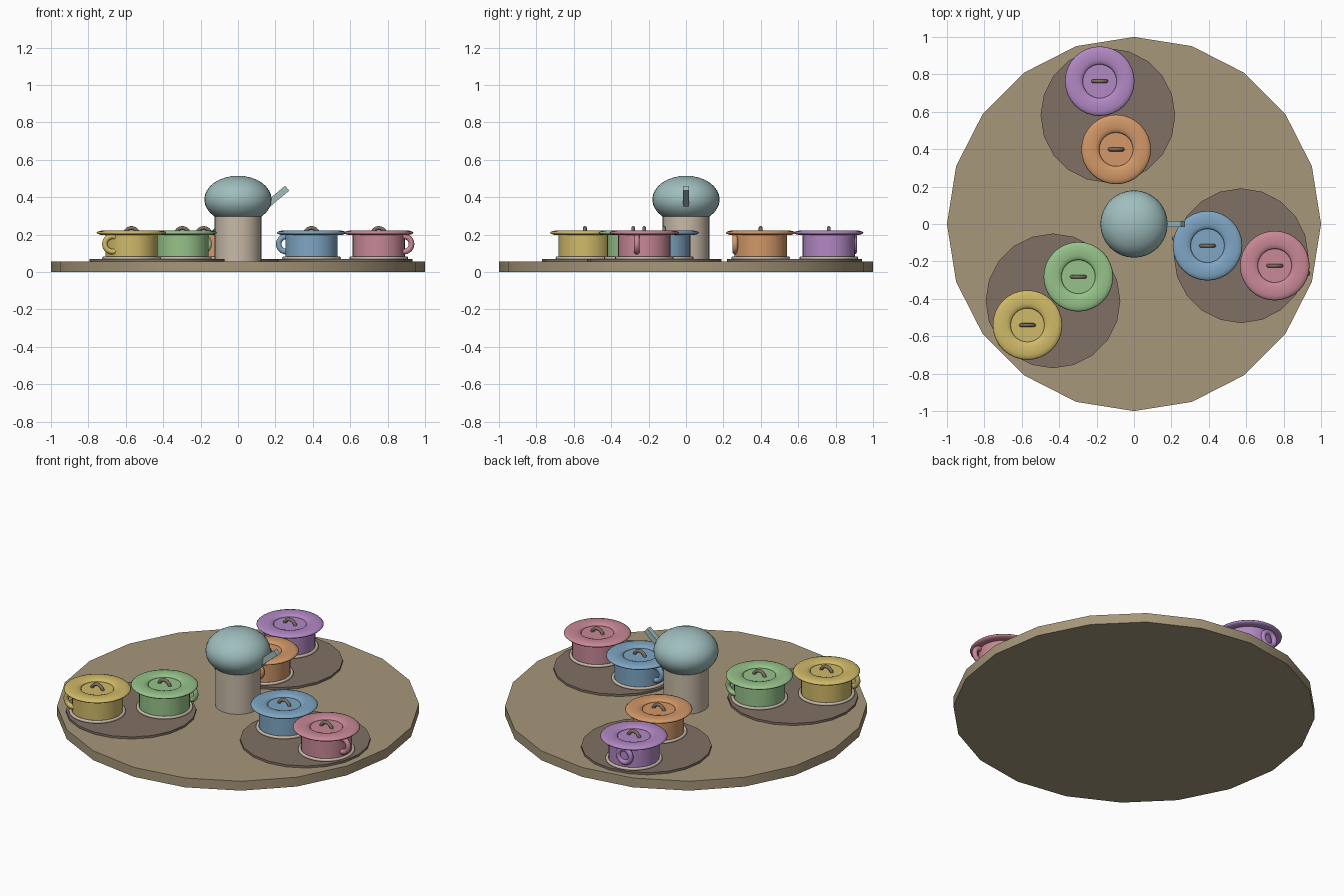
import bpy, math
from mathutils import Matrix

if "Cube" in bpy.data.objects:
    bpy.data.objects.remove(bpy.data.objects["Cube"])


def mat(name, rgb):
    """Flat material from an sRGB 0-255 colour."""
    m = bpy.data.materials.new(name)
    lin = [((c / 255 + 0.055) / 1.055) ** 2.4 for c in rgb]
    m.diffuse_color = (*lin, 1)
    m.use_nodes = True
    m.node_tree.nodes["Principled BSDF"].inputs["Base Color"].default_value = m.diffuse_color
    return m


WOOD = mat("tan wood", (166, 151, 122))
BROWN = mat("dark brown", (128, 112, 100))
CREAM = mat("cream", (200, 186, 168))
TEAL = mat("pale teal", (160, 190, 190))
CUPS = {
    "purple": mat("purple", (178, 136, 196)),
    "orange": mat("orange", (210, 152, 104)),
    "yellow": mat("yellow", (208, 186, 104)),
    "green": mat("green", (150, 194, 138)),
    "pink": mat("pink", (200, 136, 150)),
    "blue": mat("blue", (126, 166, 196)),
}


def finish(name, material):
    ob = bpy.context.object
    ob.name = name
    ob.data.materials.append(material)
    bpy.ops.object.shade_smooth_by_angle(angle=math.radians(35))
    return ob


def cylinder(name, material, x, y, z0, z1, r, sides):
    bpy.ops.mesh.primitive_cylinder_add(
        vertices=sides, radius=r, depth=z1 - z0, location=(x, y, (z0 + z1) / 2))
    return finish(name, material)


def ring(name, material, loc, major, minor, upright=False, flat=1.0, segs=32):
    bpy.ops.mesh.primitive_torus_add(
        major_radius=major, minor_radius=minor, major_segments=segs, minor_segments=12)
    ob = finish(name, material)
    turn = Matrix.Rotation(math.pi / 2, 4, 'X') if upright else Matrix.Diagonal((1, 1, flat, 1))
    ob.data.transform(turn)
    ob.location = loc
    return ob


def cup(colour, x, y, ux, uy):
    """Cup seat with its handle pointing along (ux, uy)."""
    m = CUPS[colour]
    ring(colour + "_saucer_ring", CREAM, (x, y, 0.075), 0.148, 0.009)
    cylinder(colour + "_cup_body", m, x, y, 0.068, 0.21, 0.14, 32)
    ring(colour + "_cup_rim", m, (x, y, 0.21), 0.138, 0.048, flat=0.27)
    ring(colour + "_cup_handle", m, (x + ux * 0.14, y + uy * 0.14, 0.15), 0.041, 0.015, True, segs=24)
    ring(colour + "_steering_wheel", BROWN, (x, y, 0.2), 0.036, 0.01, True, segs=24)


# Main platform
cylinder("platform", WOOD, 0, 0, 0, 0.057, 1.0, 20)

# Three turntables, each carrying an inner and an outer cup
pairs = [("orange", "purple"), ("green", "yellow"), ("blue", "pink")]
for i, (inner, outer) in enumerate(pairs):
    a = math.radians(103.5 + 120 * i)
    ux, uy = math.cos(a), math.sin(a)
    cylinder("turntable_%d" % (i + 1), BROWN, 0.597 * ux, 0.597 * uy, 0.05, 0.07, 0.36, 20)
    cup(inner, 0.41 * ux, 0.41 * uy, -ux, -uy)
    cup(outer, 0.785 * ux, 0.785 * uy, ux, uy)

# Central column with the teapot and its spout
cylinder("column", CREAM, 0, 0, 0.05, 0.32, 0.125, 32)
bpy.ops.mesh.primitive_uv_sphere_add(segments=32, ring_count=16, radius=1, location=(0, 0, 0.388))
finish("teapot", TEAL).scale = (0.18, 0.18, 0.127)
bpy.ops.mesh.primitive_cube_add(size=1, location=(0.205, 0, 0.4), rotation=(0, math.radians(-40), 0))
finish("spout", TEAL).scale = (0.15, 0.03, 0.034)
